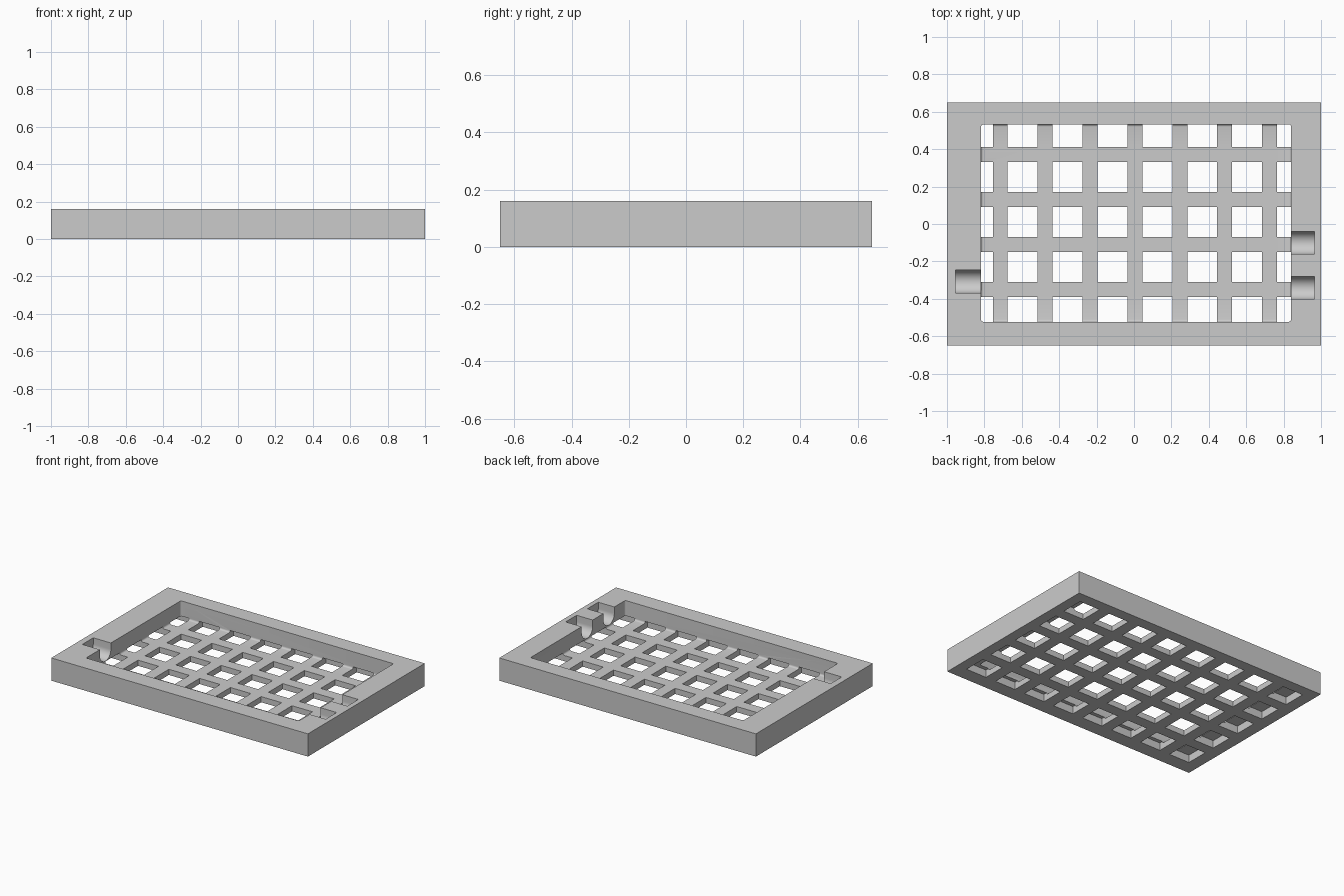
import bpy, bmesh, math
from mathutils import Matrix, Vector

cube = bpy.data.objects.get("Cube")
if cube:
    bpy.data.objects.remove(cube, do_unlink=True)

HEIGHT, FLOOR, FILLET = 0.16, 0.04, 0.012
PITCH, HOLE = 0.24, 0.16

grey = bpy.data.materials.new("light grey")
grey.use_nodes = True
colour = (0.6, 0.6, 0.6, 1)
grey.diffuse_color = colour
grey.node_tree.nodes["Principled BSDF"].inputs["Base Color"].default_value = colour


def add_box(bm, low, high):
    """Add an axis-aligned box between two corners."""
    low, high = Vector(low), Vector(high)
    place = Matrix.Translation((low + high) / 2) @ Matrix.Diagonal((*(high - low), 1))
    return bmesh.ops.create_cube(bm, size=1, matrix=place)


def finish(bm, name):
    bmesh.ops.recalc_face_normals(bm, faces=bm.faces)
    mesh = bpy.data.meshes.new(name)
    bm.to_mesh(mesh)
    bm.free()
    mesh.materials.append(grey)
    obj = bpy.data.objects.new(name, mesh)
    bpy.context.collection.objects.link(obj)
    return obj


# Solid tray block
bm = bmesh.new()
add_box(bm, (-1, -0.65, 0), (1, 0.65, HEIGHT))
tray = finish(bm, "grid_tray")

# Pocket with softly rounded corners and floor edge
bm = bmesh.new()
add_box(bm, (-0.818, -0.523, FLOOR), (0.84, 0.532, 0.3))
bmesh.ops.bevel(bm, geom=bm.edges[:], offset=FILLET, segments=4, profile=0.5, affect='EDGES')
cutters = [finish(bm, "pocket_cutter")]

# Square through-holes, running under the rim at the outer rows
bm = bmesh.new()
for i in range(8):
    for j in range(5):
        x, y = PITCH * (i - 3.5) + 0.005, PITCH * (j - 2) + 0.011
        h = HOLE / 2
        add_box(bm, (x - h, y - h, -0.1), (x + h, y + h, FLOOR + FILLET + 0.001))
cutters.append(finish(bm, "hole_cutter"))

# Deep round-bottomed channels in the rim
bm = bmesh.new()
radius, steps = 0.061, 24
for x0, x1, y in ((-0.955, -0.8, -0.308), (0.82, 0.965, -0.1), (0.82, 0.965, -0.341)):
    arc = [(y - radius * math.cos(math.pi * k / steps),
            FLOOR + FILLET + 0.003 + radius * (1 - math.sin(math.pi * k / steps)))
           for k in range(steps + 1)]
    outline = [(y - radius, 0.3)] + arc + [(y + radius, 0.3)]
    face = bm.faces.new([bm.verts.new((x0, py, pz)) for py, pz in outline])
    side = bmesh.ops.extrude_face_region(bm, geom=[face])
    moved = [v for v in side["geom"] if isinstance(v, bmesh.types.BMVert)]
    bmesh.ops.translate(bm, verts=moved, vec=(x1 - x0, 0, 0))
cutters.append(finish(bm, "channel_cutter"))

# Cut everything out of the block
bpy.ops.object.select_all(action='DESELECT')
bpy.context.view_layer.objects.active = tray
tray.select_set(True)
for cutter in cutters:
    cutter.hide_render = True
    cut = tray.modifiers.new(cutter.name, 'BOOLEAN')
    cut.operation, cut.solver, cut.object = 'DIFFERENCE', 'EXACT', cutter
    bpy.ops.object.modifier_apply(modifier=cut.name)
    bpy.data.objects.remove(cutter, do_unlink=True)
bpy.ops.object.shade_smooth_by_angle(angle=math.radians(30))
